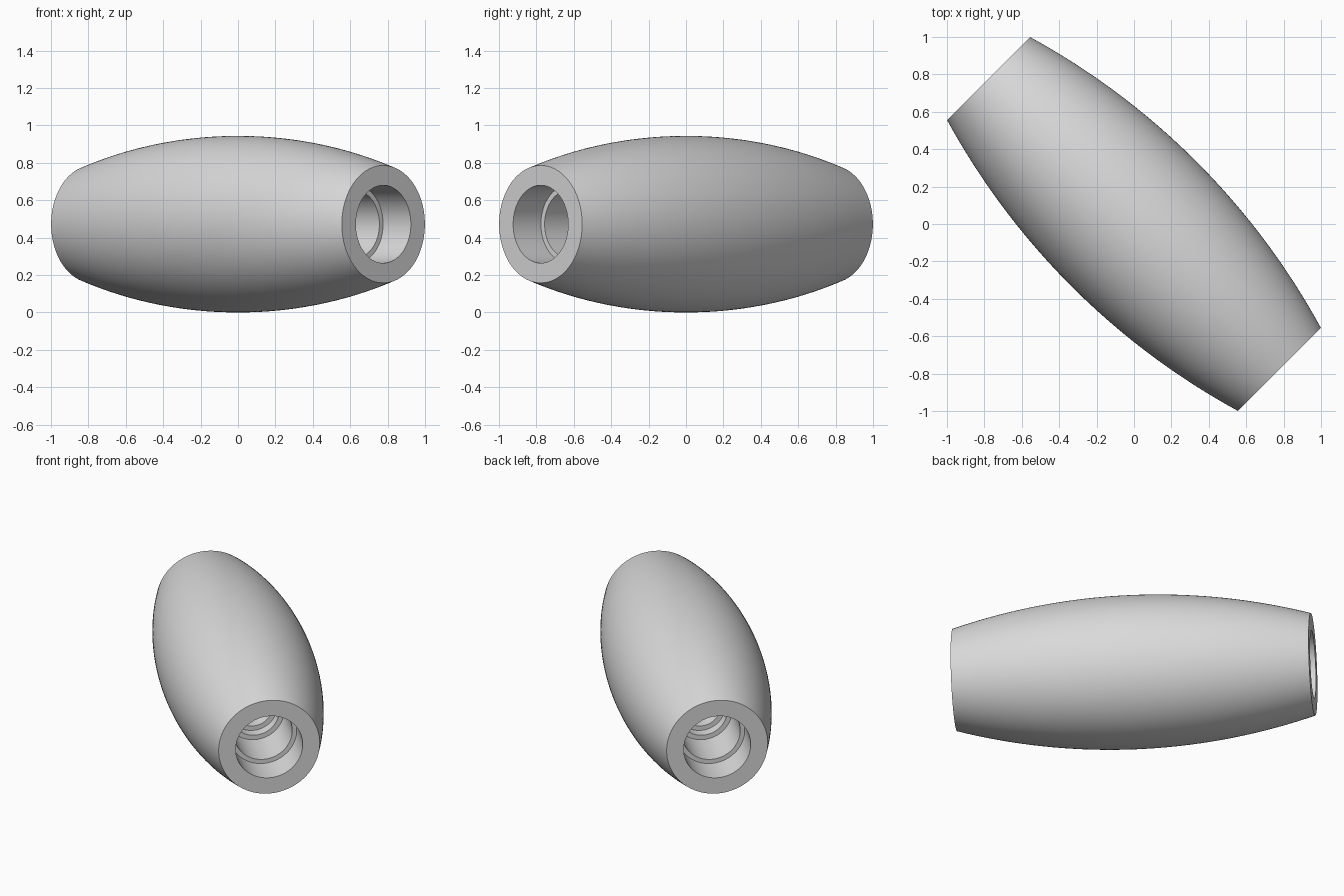
import bpy
import bmesh
import math
from mathutils import Matrix, Vector

cube = bpy.data.objects.get("Cube")
if cube:
    bpy.data.objects.remove(cube, do_unlink=True)

# Main dimensions
HALF_LENGTH = 1.099
END_RADIUS = 0.314
MID_RADIUS = 0.472
SEGMENTS = 128
ARC_STEPS = 40

# Single grey material
grey = bpy.data.materials.new("plain_grey")
grey.use_nodes = True
colour = (0.7, 0.7, 0.7, 1)
grey.diffuse_color = colour
grey.node_tree.nodes["Principled BSDF"].inputs["Base Color"].default_value = colour


def outer_arc():
    """Circular bulge from one end rim to the other, as (radius, axial) pairs."""
    sag = MID_RADIUS - END_RADIUS
    big = (HALF_LENGTH ** 2 + sag ** 2) / (2 * sag)
    sweep = math.asin(HALF_LENGTH / big)
    points = []
    for i in range(ARC_STEPS + 1):
        a = sweep * (2 * i / ARC_STEPS - 1)
        points.append((MID_RADIUS - big + big * math.cos(a), big * math.sin(a)))
    return points


def stepped_bore():
    """Bore narrowing in steps from the +end, mirrored towards the other end."""
    steps = [(0.208, 0.0), (0.208, 0.21), (0.18, 0.21), (0.18, 0.50),
             (0.15, 0.50), (0.15, 0.57), (0.12, 0.57)]
    half = [(r, HALF_LENGTH - depth) for r, depth in steps]
    return half + [(r, -z) for r, z in reversed(half)]


# Barrel body: closed profile turned around its long axis
bm = bmesh.new()
profile = outer_arc() + stepped_bore()
verts = [bm.verts.new((r, 0, z)) for r, z in profile]
edges = [bm.edges.new((v, verts[(i + 1) % len(verts)])) for i, v in enumerate(verts)]
bmesh.ops.spin(bm, geom=verts + edges, axis=(0, 0, 1), cent=(0, 0, 0),
               angle=math.tau, steps=SEGMENTS)
bmesh.ops.remove_doubles(bm, verts=bm.verts[:], dist=0.0001)
bmesh.ops.recalc_face_normals(bm, faces=bm.faces[:])

# Lay it on its side, along the diagonal
turn = Vector((1, -1, 0)).to_track_quat('Z', 'Y').to_matrix().to_4x4()
bm.transform(Matrix.Translation((0, 0, MID_RADIUS)) @ turn)

mesh = bpy.data.meshes.new("barrel_body")
bm.to_mesh(mesh)
bm.free()
mesh.materials.append(grey)
body = bpy.data.objects.new("barrel_body", mesh)
bpy.context.collection.objects.link(body)

# Smooth sides with crisp rims and steps
bpy.ops.object.select_all(action='DESELECT')
body.select_set(True)
bpy.context.view_layer.objects.active = body
bpy.ops.object.shade_smooth_by_angle(angle=math.radians(30))
